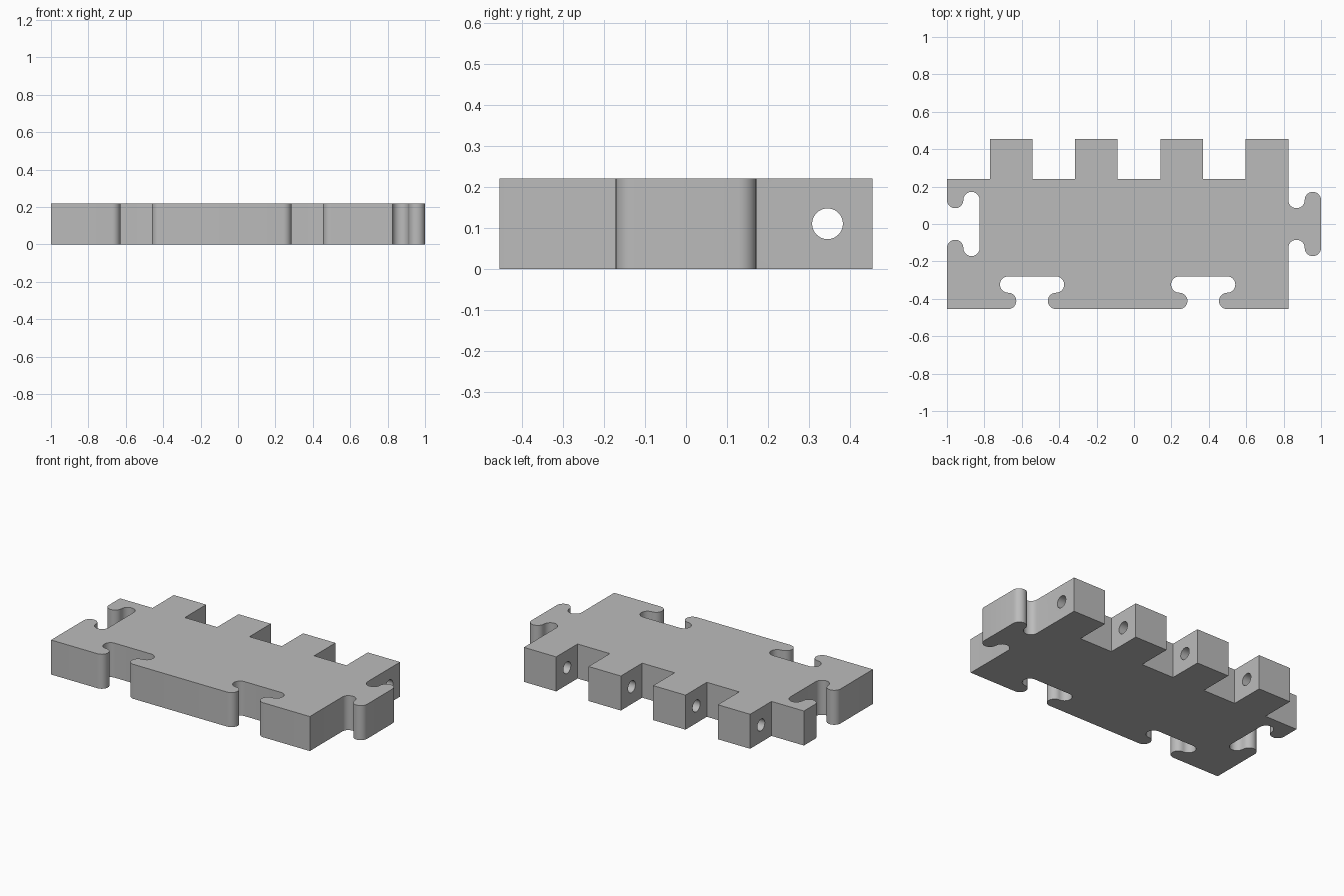
import bpy, bmesh
from math import sin, cos, pi
from mathutils import Vector, Matrix

if "Cube" in bpy.data.objects:
    bpy.data.objects.remove(bpy.data.objects["Cube"])

HEIGHT = 0.22
LEFT, RIGHT, FRONT, SHOULDER, BACK = -1.0, 0.825, -0.455, 0.24, 0.455
R = 0.04375          # radius of every rounded lobe and neck
HALF = 0.128         # half distance between lobe centres
TOOTH = 0.228        # tooth width, equal to the gap
STEPS = 14           # segments per half circle
HOLE_Y, HOLE_R = 0.345, 0.0375

grey = bpy.data.materials.new("plain_grey")
grey.use_nodes = True
colour = (0.5, 0.5, 0.5, 1)
grey.diffuse_color = colour
grey.node_tree.nodes["Principled BSDF"].inputs["Base Color"].default_value = colour


def connector(centre, along, out):
    """Rounded T-shaped joint, walked in the direction 'along', reaching 'out'."""
    centre, along, out = Vector(centre), Vector(along), Vector(out)
    half = []
    for i in range(STEPS + 1):                      # neck
        a = pi * i / STEPS
        half.append((-HALF + R * sin(a), R - R * cos(a)))
    for i in range(1, STEPS + 1):                   # lobe, up to the flat end
        a = pi * i / STEPS
        half.append((-HALF - R * sin(a), 3 * R - R * cos(a)))
    whole = half + [(-t, d) for t, d in reversed(half)]
    return [centre + along * t + out * d for t, d in whole]


# Clockwise outline of the plate
tooth_starts = [RIGHT - TOOTH * (7 - 2 * i) for i in range(4)]
outline = [(LEFT, FRONT)]
outline += connector((LEFT, 0), (0, 1), (1, 0))
outline.append((LEFT, SHOULDER))
for x in tooth_starts:
    outline += [(x, SHOULDER), (x, BACK), (x + TOOTH, BACK)]
    if x != tooth_starts[-1]:
        outline.append((x + TOOTH, SHOULDER))
outline += connector((RIGHT, 0), (0, -1), (1, 0))
outline.append((RIGHT, FRONT))
for x in (0.37, -0.545):
    outline += connector((x, FRONT), (-1, 0), (0, 1))

# Extruded interlocking plate
bm = bmesh.new()
base = bm.faces.new([bm.verts.new((p[0], p[1], 0)) for p in outline])
top = bmesh.ops.extrude_face_region(bm, geom=[base])["geom"]
bmesh.ops.translate(bm, vec=(0, 0, HEIGHT),
                    verts=[v for v in top if isinstance(v, bmesh.types.BMVert)])
bmesh.ops.recalc_face_normals(bm, faces=bm.faces)
mesh = bpy.data.meshes.new("hinge_plate")
bm.to_mesh(mesh)
bm.free()
plate = bpy.data.objects.new("hinge_plate", mesh)
bpy.context.collection.objects.link(plate)
mesh.materials.append(grey)

# Pin hole through all the teeth
bm = bmesh.new()
bmesh.ops.create_cone(bm, cap_ends=True, segments=40, radius1=HOLE_R, radius2=HOLE_R,
                      depth=3, matrix=Matrix.Translation((0, HOLE_Y, HEIGHT / 2))
                      @ Matrix.Rotation(pi / 2, 4, "Y"))
cut_mesh = bpy.data.meshes.new("pin_hole_cutter")
bm.to_mesh(cut_mesh)
bm.free()
cut_mesh.materials.append(grey)
cutter = bpy.data.objects.new("pin_hole_cutter", cut_mesh)
bpy.context.collection.objects.link(cutter)
cutter.hide_render = True

bpy.ops.object.select_all(action="DESELECT")
plate.select_set(True)
bpy.context.view_layer.objects.active = plate
hole = plate.modifiers.new("pin_hole", "BOOLEAN")
hole.operation = "DIFFERENCE"
hole.solver = "EXACT"
hole.object = cutter
bpy.ops.object.modifier_apply(modifier=hole.name)
bpy.data.objects.remove(cutter)
bpy.ops.object.shade_smooth_by_angle(angle=pi / 6)
